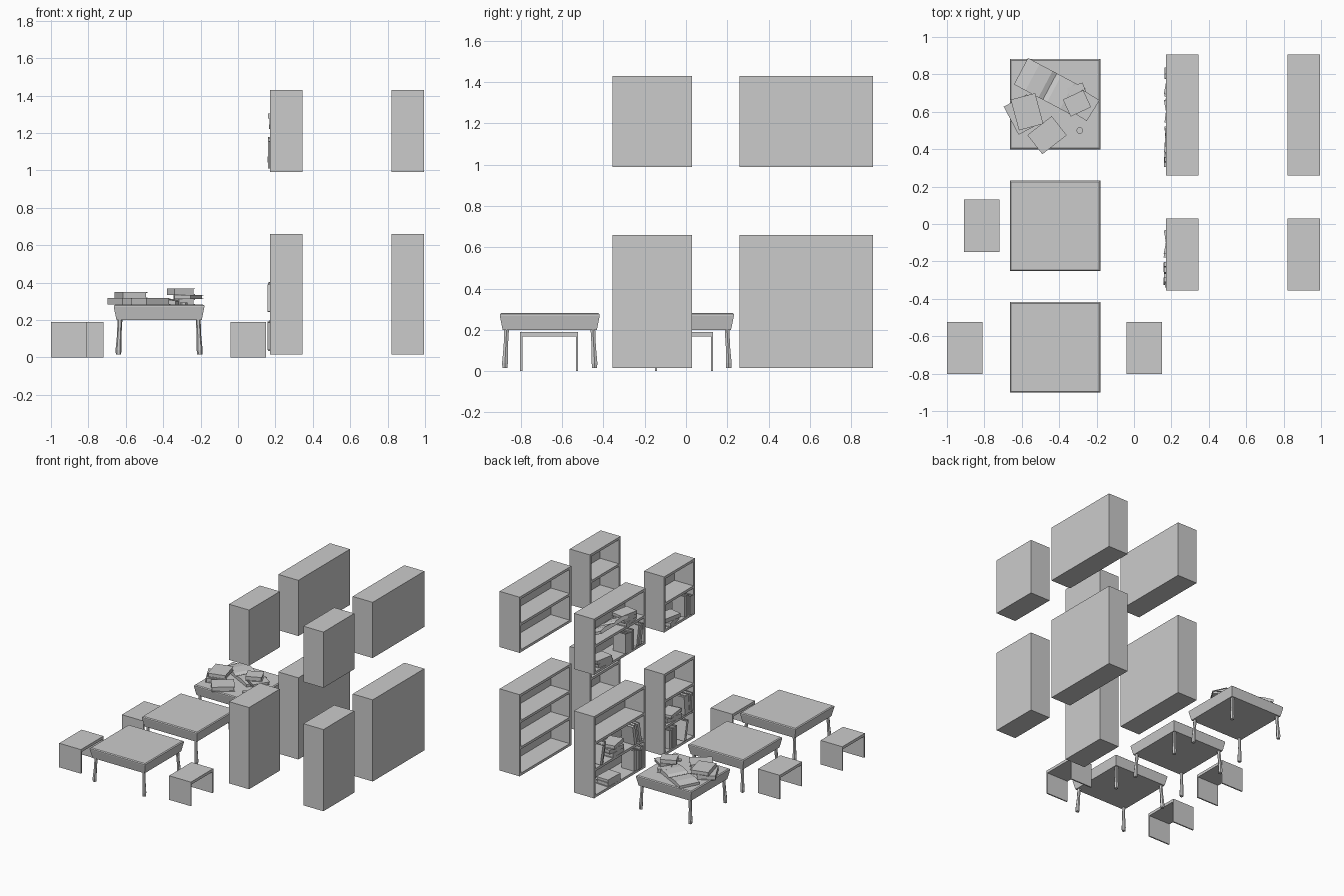
import bpy, bmesh, random
from math import radians, cos, sin, pi
from mathutils import Matrix, Euler, Vector

if "Cube" in bpy.data.objects:
    bpy.data.objects.remove(bpy.data.objects["Cube"])

random.seed(4)


def add_box(bm, x0, x1, y0, y1, z0, z1, M=Matrix()):
    T = Matrix.Translation(((x0 + x1) / 2, (y0 + y1) / 2, (z0 + z1) / 2))
    S = Matrix.Diagonal((x1 - x0, y1 - y0, z1 - z0, 1))
    bmesh.ops.create_cube(bm, size=1, matrix=M @ T @ S)


def finish(bm, name):
    bmesh.ops.recalc_face_normals(bm, faces=bm.faces)
    me = bpy.data.meshes.new(name)
    bm.to_mesh(me)
    bm.free()
    ob = bpy.data.objects.new(name, me)
    bpy.context.collection.objects.link(ob)
    return ob


def loft(bm, rings):
    rows = [[bm.verts.new(p) for p in r] for r in rings]
    n = len(rows[0])
    for a, b in zip(rows, rows[1:]):
        for i in range(n):
            bm.faces.new((a[i], a[(i + 1) % n], b[(i + 1) % n], b[i]))
    bm.faces.new(rows[0][::-1])
    bm.faces.new(rows[-1])


# bookcase open towards -x: sides, back panel, evenly spaced boards
def bookcase(name, x, y0, y1, z0, z1, bays, t=0.02):
    bm = bmesh.new()
    d = 0.175
    for a in (y0, y1 - t):
        add_box(bm, x, x + d, a, a + t, z0, z1)
    add_box(bm, x + d - 0.01, x + d, y0 + t, y1 - t, z0, z1)
    for i in range(bays + 1):
        z = z0 + (z1 - z0 - t) * i / bays
        add_box(bm, x, x + d - 0.01, y0 + t, y1 - t, z, z + t)
    finish(bm, name)


# table: flared top with a small edge bevel, four faceted legs
def table(name, cx, cy):
    bm = bmesh.new()
    prof = [(0.205, 0.2), (0.228, 0.2), (0.242, 0.268), (0.242, 0.276), (0.235, 0.282)]
    loft(bm, [[(cx + sx * h, cy + sy * h, z) for sx, sy in ((-1, -1), (1, -1), (1, 1), (-1, 1))]
              for h, z in prof])
    finish(bm, name + "_top")
    bm = bmesh.new()
    for sx in (-1, 1):
        for sy in (-1, 1):
            rings = [(0.014, 0.015, 0.217), (0.016, 0.04, 0.217), (0.012, 0.12, 0.213), (0.013, 0.202, 0.209)]
            loft(bm, [[(cx + sx * o + r * cos(k * pi / 3), cy + sy * o + r * sin(k * pi / 3), z)
                       for k in range(6)] for r, z, o in rings])
    finish(bm, name + "_legs")


# stool: seat board on two end panels
def stool(name, x, y):
    bm = bmesh.new()
    add_box(bm, x, x + 0.19, y, y + 0.28, 0.168, 0.19)
    for a in (y, y + 0.27):
        add_box(bm, x, x + 0.19, a, a + 0.01, 0, 0.168)
    finish(bm, name)


# book: two covers, spine on local -x, inset page block
def book(name, loc, size, rot):
    w, l, h = (s / 2 for s in size)
    M = Matrix.Translation(loc) @ Euler([radians(a) for a in rot]).to_matrix().to_4x4()
    c = 0.004
    bm = bmesh.new()
    add_box(bm, -w, w, -l, l, h - c, h, M)
    add_box(bm, -w, w, -l, l, -h, -h + c, M)
    add_box(bm, -w, -w + c, -l, l, -h + c, h - c, M)
    add_box(bm, -w + c, w - 0.006, -l + 0.005, l - 0.005, -h + c, h - c, M)
    finish(bm, name)


# open book: cross-section with sagging pages, extruded along its length
def open_book(name, loc, rot, w, l):
    M = Matrix.Translation(loc) @ Euler([radians(a) for a in rot]).to_matrix().to_4x4()
    prof = [(-w, 0), (w, 0), (w, 0.02), (0.6 * w, 0.03), (0.15 * w, 0.027), (0, 0.015),
            (-0.15 * w, 0.027), (-0.6 * w, 0.03), (-w, 0.02)]
    bm = bmesh.new()
    loft(bm, [[M @ Vector((x, y, z)) for x, z in prof] for y in (-l, l)])
    finish(bm, name)


# row of upright books, tilted by lean degrees, starting at y and going to -y
def upright_row(name, y, z, n, lean):
    for i in range(n):
        th = random.uniform(0.02, 0.03)
        h = random.uniform(0.14, 0.165)
        book(f"{name}_{i}", (0.222 + random.uniform(-0.01, 0.012), y - th / 2, z + h / 2 + abs(lean) * 0.0004),
             (0.11, h, th), (90 + lean, 0, 0))
        y -= th + 0.003


# stack of lying books
def pile(name, y, z, n):
    for i in range(n):
        th = random.uniform(0.025, 0.035)
        book(f"{name}_{i}", (0.225, y + random.uniform(-0.015, 0.015), z + th / 2),
             (0.105, 0.15, th), (0, 0, random.uniform(-12, 12)))
        z += th


# bookcases: two columns, wide and narrow, two levels
for col, x in (("near", 0.17), ("far", 0.82)):
    for kind, y0, y1 in (("wide", 0.26, 0.905), ("narrow", -0.355, 0.03)):
        bookcase(f"{col}_{kind}_lower_bookcase", x, y0, y1, 0.015, 0.66, 3)
        bookcase(f"{col}_{kind}_upper_bookcase", x, y0, y1, 0.99, 1.43, 2)

# shelf contents
B0, B1, U0, U1 = 0.035, 0.243, 1.01, 1.22
pile("wide_lower_pile", 0.66, B0, 2)
upright_row("wide_lower_row", 0.40, B0, 4, 0)
upright_row("wide_middle_leaning", 0.82, B1, 2, 14)
pile("wide_middle_pile", 0.61, B1, 3)
upright_row("wide_middle_row", 0.42, B1, 3, -10)
pile("wide_upper_pile", 0.75, U0, 2)
upright_row("wide_upper_row", 0.52, U0, 4, 0)
upright_row("wide_upper_leaning", 0.37, U0, 2, 10)
open_book("shelf_open_book", (0.222, 0.64, 1.255), (25, 0, 90), 0.17, 0.055)
pile("wide_top_pile", 0.45, U1, 3)
pile("narrow_upper_pile", -0.11, U0, 2)
upright_row("narrow_upper_row", -0.23, U0, 4, 0)
pile("narrow_middle_pile", -0.11, B1, 2)
upright_row("narrow_middle_row", -0.21, B1, 4, -5)
upright_row("narrow_lower_row", -0.05, B0, 3, 0)
upright_row("narrow_lower_leaning", -0.22, B0, 2, 12)

# tables and stools
for i, y in enumerate((-0.66, -0.01, 0.64)):
    table(f"table_{i}", -0.422, y)
for i, (x, y) in enumerate(((-1, -0.803), (-0.04, -0.803), (-0.91, -0.15))):
    stool(f"stool_{i}", x, y)

# books on the back table
Z = 0.282
open_book("table_open_book", (-0.45, 0.735, Z), (0, 0, -28), 0.175, 0.08)
for i, (x, y, z, w, l, h, r) in enumerate((
        (-0.595, 0.585, Z, 0.14, 0.17, 0.035, 28),
        (-0.572, 0.60, Z + 0.035, 0.135, 0.17, 0.032, 15),
        (-0.465, 0.475, Z, 0.165, 0.13, 0.036, 38),
        (-0.295, 0.68, Z, 0.09, 0.13, 0.03, 20),
        (-0.265, 0.635, Z + 0.03, 0.11, 0.13, 0.022, -32),
        (-0.305, 0.645, Z + 0.052, 0.12, 0.10, 0.035, 25))):
    book(f"table_book_{i}", (x, y, z + h / 2), (w, l, h), (0, 0, r))

# small faceted inkwell
bm = bmesh.new()
loft(bm, [[(-0.29 + 0.019 * cos(k * pi / 3), 0.5 + 0.019 * sin(k * pi / 3), z) for k in range(6)]
          for z in (Z, Z + 0.012)])
finish(bm, "inkwell")
